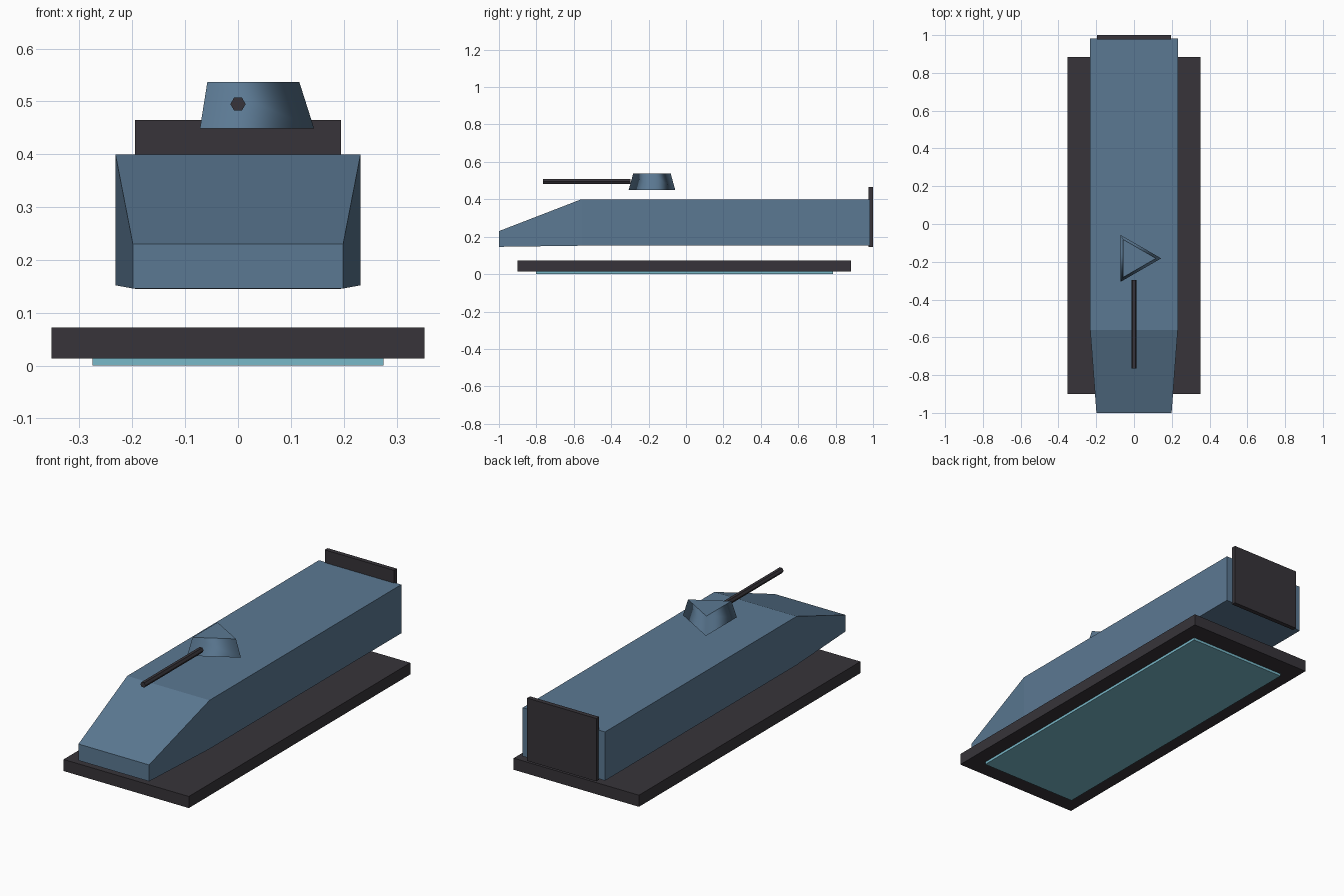
import bpy, bmesh
from math import radians
from mathutils import Matrix

cube = bpy.data.objects.get("Cube")
if cube:
    bpy.data.objects.remove(cube, do_unlink=True)


def material(name, rgb):
    mat = bpy.data.materials.new(name)
    mat.use_nodes = True
    color = (*rgb, 1)
    mat.diffuse_color = color
    mat.node_tree.nodes["Principled BSDF"].inputs["Base Color"].default_value = color
    return mat


steel_blue = material("steel blue", (0.105, 0.19, 0.29))
charcoal = material("charcoal", (0.038, 0.034, 0.041))
teal = material("pale teal", (0.19, 0.48, 0.58))


def finish(bm, name, mat):
    bmesh.ops.recalc_face_normals(bm, faces=bm.faces)
    mesh = bpy.data.meshes.new(name)
    bm.to_mesh(mesh)
    bm.free()
    mesh.materials.append(mat)
    obj = bpy.data.objects.new(name, mesh)
    bpy.context.collection.objects.link(obj)
    return obj


def loft(name, sections, mat):
    """Join rectangular sections (y, half width, bottom, top) from front to back."""
    bm = bmesh.new()
    rings = []
    for y, w, lo, hi in sections:
        corners = ((-w, lo), (w, lo), (w, hi), (-w, hi))
        rings.append([bm.verts.new((x, y, z)) for x, z in corners])
    for a, b in zip(rings, rings[1:]):
        for i in range(4):
            j = (i + 1) % 4
            bm.faces.new((a[i], a[j], b[j], b[i]))
    bm.faces.new(rings[0])
    bm.faces.new(rings[-1])
    return finish(bm, name, mat)


def box(name, w, y0, y1, z0, z1, mat):
    return loft(name, [(y0, w, z0, z1), (y1, w, z0, z1)], mat)


def frustum(name, sides, r1, r2, length, matrix, mat, smooth=False):
    bm = bmesh.new()
    bmesh.ops.create_cone(bm, cap_ends=True, segments=sides, radius1=r1,
                          radius2=r2, depth=length, matrix=matrix)
    if smooth:
        # Sides blend together while both caps stay crisp
        caps = [f for f in bm.faces if abs(f.normal.z) > 0.9]
        for f in bm.faces:
            f.smooth = f not in caps
        for f in caps:
            for e in f.edges:
                e.smooth = False
    return finish(bm, name, mat)


# Hull with sloped, narrowing nose
loft("hull", [(-1.0, 0.199, 0.146, 0.23),
              (-0.56, 0.232, 0.152, 0.4),
              (0.983, 0.232, 0.152, 0.4)], steel_blue)

# Rear plate
box("rear_plate", 0.195, 0.977, 1.0, 0.145, 0.465, charcoal)

# Floating base and its glowing underside
box("base_skirt", 0.353, -0.9, 0.883, 0.013, 0.072, charcoal)
box("hover_pad", 0.275, -0.803, 0.785, 0.0, 0.014, teal)

# Three-sided turret pointing to +x
frustum("turret", 3, 0.144, 0.116, 0.088,
        Matrix.Translation((0, -0.182, 0.493)) @ Matrix.Rotation(radians(-90), 4, "Z"),
        steel_blue, smooth=True)

# Hexagonal gun barrel
frustum("gun_barrel", 6, 0.0145, 0.0145, 0.468,
        Matrix.Translation((0, -0.531, 0.495)) @ Matrix.Rotation(radians(90), 4, "X")
        @ Matrix.Rotation(radians(30), 4, "Z"), charcoal)
